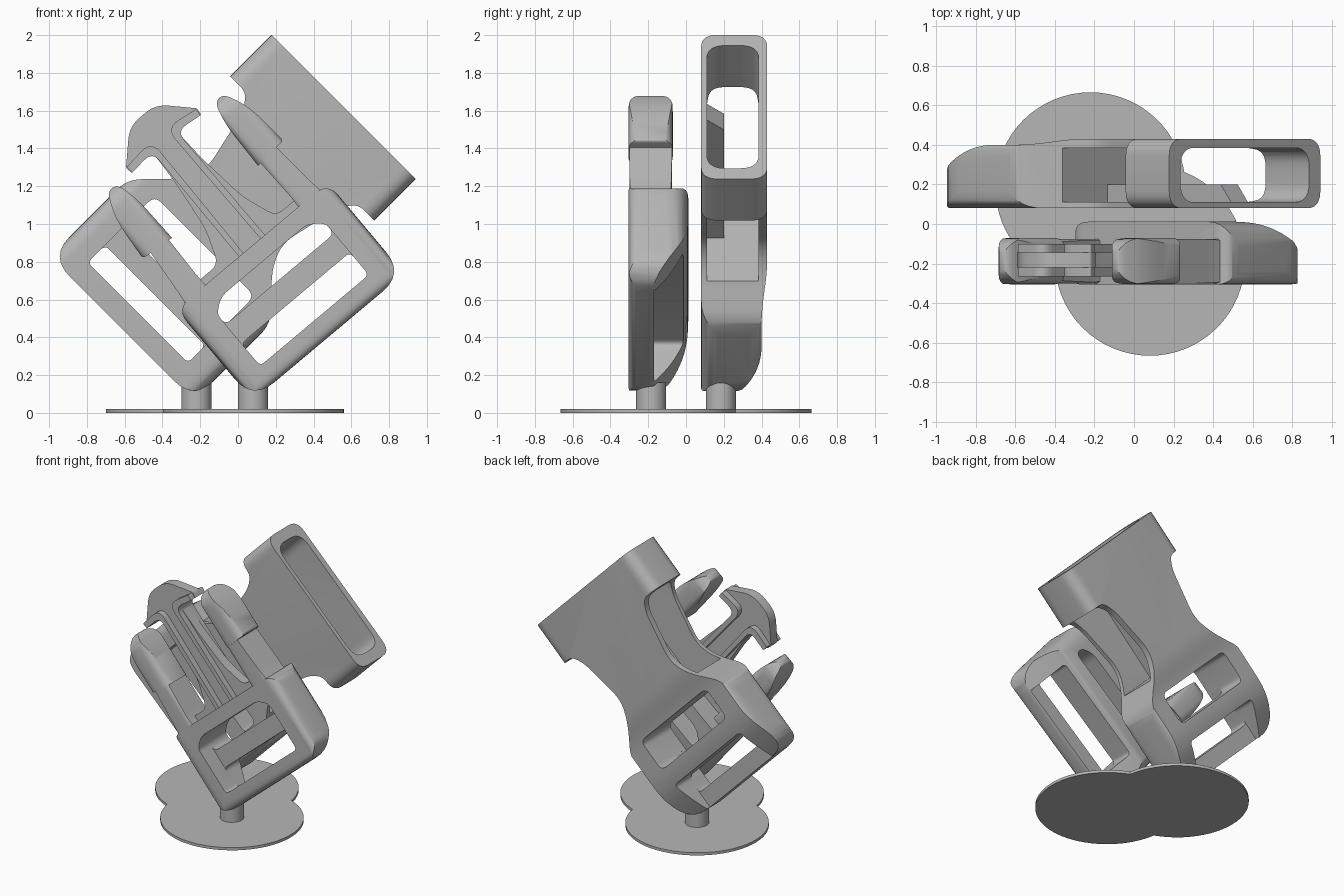
import bpy, bmesh, math
from mathutils import Vector

cube = bpy.data.objects.get("Cube")
if cube:
    bpy.data.objects.remove(cube)

GREY = bpy.data.materials.new("matte_grey")
GREY.use_nodes = True
GREY.diffuse_color = (0.47, 0.47, 0.47, 1)
GREY.node_tree.nodes["Principled BSDF"].inputs["Base Color"].default_value = (0.47, 0.47, 0.47, 1)

# Plane of a drawn outline -> 3D point; w = width, d = depth, l = length
PLANES = {
    "wl": lambda p, q, t: (p, t, q),
    "dl": lambda p, q, t: (t, p, q),
    "wd": lambda p, q, t: (p, q, t),
}


def rounded(points, steps=6):
    """Outline of (x, y, corner size) with its corners rounded."""
    out = []
    for i, (x, y, r) in enumerate(points):
        p = Vector((x, y))
        before = Vector(points[i - 1][:2]) - p
        after = Vector(points[(i + 1) % len(points)][:2]) - p
        if r == 0:
            out.append(p)
            continue
        a = p + before.normalized() * min(r, before.length * 0.49)
        b = p + after.normalized() * min(r, after.length * 0.49)
        for k in range(steps + 1):
            t = k / steps
            out.append(a * (1 - t) ** 2 + p * 2 * t * (1 - t) + b * t * t)
    return out


def symmetric(half, centre):
    right = [(centre + h, l, r) for h, l, r in half]
    return right + [(centre - h, l, r) for h, l, r in reversed(half)]


def rect(x0, x1, y0, y1, r=0.0):
    return [(x0, y0, r), (x1, y0, r), (x1, y1, r), (x0, y1, r)]


def prism(name, plane, points, lo, hi):
    place = PLANES[plane]
    outline = rounded(points)
    bm = bmesh.new()
    low = [bm.verts.new(place(p.x, p.y, lo)) for p in outline]
    high = [bm.verts.new(place(p.x, p.y, hi)) for p in outline]
    bm.faces.new(low)
    bm.faces.new(high)
    for i in range(len(low)):
        bm.faces.new((low[i - 1], low[i], high[i], high[i - 1]))
    bmesh.ops.recalc_face_normals(bm, faces=bm.faces)
    mesh = bpy.data.meshes.new(name)
    bm.to_mesh(mesh)
    bm.free()
    obj = bpy.data.objects.new(name, mesh)
    bpy.context.collection.objects.link(obj)
    return obj


def apply_modifiers(obj):
    bpy.context.view_layer.update()
    graph = bpy.context.evaluated_depsgraph_get()
    mesh = bpy.data.meshes.new_from_object(obj.evaluated_get(graph))
    obj.modifiers.clear()
    obj.data = mesh


def combine(obj, other, operation):
    mod = obj.modifiers.new("combine", "BOOLEAN")
    mod.operation, mod.object, mod.solver = operation, other, "EXACT"
    apply_modifiers(obj)
    bpy.data.objects.remove(other)


def cut(obj, plane, points, lo=-1, hi=1):
    combine(obj, prism("cutter", plane, points, lo, hi), "DIFFERENCE")


def carve(name, outline, profile, section):
    """Solid shaped by its front outline, side profile and cross-section."""
    obj = prism(name, "wl", outline, -1, 1)
    combine(obj, prism("profile", "dl", profile, -3, 3), "INTERSECT")
    combine(obj, prism("section", "wd", section, -1, 3), "INTERSECT")
    return obj


def finish(obj, angle=0.0):
    obj.data.materials.clear()
    obj.data.materials.append(GREY)
    obj.rotation_euler.y = math.radians(angle)
    bpy.ops.object.select_all(action="DESELECT")
    obj.select_set(True)
    bpy.context.view_layer.objects.active = obj
    bpy.ops.object.shade_smooth_by_angle(angle=math.radians(35))


# Socket half: strap frame, waist and collar
SC, SOCKET_TURN = -0.75, 45
socket = carve(
    "socket_body",
    symmetric([(0.54, -0.12, 0.15), (0.54, 0.46, 0.08), (0.34, 0.66, 0.1), (0.28, 0.8, 0.08),
               (0.36, 1.15, 0.06), (0.42, 1.23, 0.04), (0.54, 1.23, 0), (0.54, 1.541, 0)], SC),
    [(0.08, -0.2, 0), (0.2, -0.2, 0), (0.3, -0.05, 0.1), (0.4, 0.15, 0.12), (0.4, 0.5, 0.06),
     (0.43, 0.66, 0.06), (0.43, 1.8, 0), (0.08, 1.8, 0)],
    rect(SC - 0.54, SC + 0.54, 0.08, 0.43, 0.09))
cut(socket, "wd", rect(SC - 0.46, SC + 0.46, 0.11, 0.385, 0.1), 0.62, 1.8)
cut(socket, "wl", rect(SC - 0.375, SC + 0.375, 0, 0.13, 0.03))
cut(socket, "wl", rect(SC - 0.375, SC + 0.375, 0.26, 0.5, 0.05))
# Thin strap bar at the end, recessed bar in the middle
cut(socket, "dl", rect(0.22, 0.6, -0.4, 0.06), SC - 0.375, SC + 0.375)
cut(socket, "dl", rect(0, 0.2, 0.1, 0.3), SC - 0.375, SC + 0.375)
finish(socket, SOCKET_TURN)

guide = prism("socket_guide_rib", "dl",
              [(0.09, 0.6, 0), (0.2, 0.6, 0), (0.2, 1.43, 0), (0.09, 1.52, 0)],
              SC - 0.06, SC + 0.06)
finish(guide, SOCKET_TURN)

# Plug half: strap frame
PC, PLUG_TURN = 0.625, -40
plug = carve(
    "plug_frame",
    symmetric([(0.523, 0, 0.15), (0.523, 0.63, 0.09)], PC),
    [(-0.305, 0, 0.06), (-0.17, 0, 0.03), (-0.08, 0.12, 0.08), (0.012, 0.32, 0.12),
     (0.012, 0.8, 0), (-0.305, 0.8, 0)],
    [(PC - 0.523, -0.305, 0.07), (PC + 0.523, -0.305, 0.07),
     (PC + 0.523, 0.012, 0.13), (PC - 0.523, 0.012, 0.13)])
cut(plug, "wl", rect(PC - 0.375, PC + 0.375, 0.115, 0.27, 0.03))
cut(plug, "wl", symmetric([(0.375, 0.4, 0.04), (0.375, 0.47, 0.03), (0.3, 0.53, 0.05)], PC))
cut(plug, "dl", rect(-0.17, 0.3, -0.2, 0.15), PC - 0.375, PC + 0.375)
cut(plug, "dl", rect(-0.6, -0.18, 0.2, 0.45), PC - 0.375, PC + 0.375)
finish(plug, PLUG_TURN)

# Spring prongs on both sides
for side, sign in (("left", 1), ("right", -1)):
    def across(points):
        return [(PC + sign * h, l, r) for h, l, r in points]

    stem = carve(side + "_prong_stem",
                 across([(0.31, 0.56, 0), (0.48, 0.56, 0), (0.46, 0.66, 0.06), (0.43, 1, 0),
                         (0.315, 1, 0), (0.325, 0.66, 0.06)]),
                 rect(-0.3, -0.075, 0.4, 1.2),
                 across([(0.31, -0.3, 0.04), (0.48, -0.3, 0.04),
                         (0.48, -0.075, 0.04), (0.31, -0.075, 0.04)]))
    finish(stem, PLUG_TURN)
    head = carve(side + "_prong_head",
                 across([(0.297, 0.935, 0), (0.485, 0.95, 0.02), (0.465, 1.2, 0.12),
                         (0.4, 1.345, 0.05), (0.335, 1.335, 0.05), (0.305, 1.2, 0.06)]),
                 [(-0.305, 0.8, 0), (-0.07, 0.8, 0), (-0.07, 1.345, 0.14), (-0.305, 1.345, 0.14)],
                 across([(0.295, -0.305, 0.07), (0.487, -0.305, 0.07),
                         (0.487, -0.07, 0.07), (0.295, -0.07, 0.07)]))
    finish(head, PLUG_TURN)

    # Raised edge of the tongue, flaring out into the barb
    rim = prism(side + "_tongue_rim", "wl",
                across([(0.06, 0.58, 0), (0.09, 0.58, 0), (0.085, 1.35, 0.06), (0.235, 1.335, 0),
                        (0.24, 1.375, 0.01), (0.05, 1.4, 0.08)]), -0.265, -0.1)
    finish(rim, PLUG_TURN)

# Flat centre tongue with gussets and arrow head
tongue = prism("tongue_plate", "wl",
               symmetric([(0.33, 0.58, 0), (0.33, 0.67, 0.02), (0.2, 0.67, 0.05), (0.13, 0.86, 0.06),
                          (0.095, 1.15, 0.05), (0.085, 1.35, 0.05), (0.24, 1.335, 0),
                          (0.245, 1.375, 0.01), (0.09, 1.532, 0.07)], PC), -0.22, -0.145)
finish(tongue, PLUG_TURN)

# Round stands
for name, x, y in (("socket", -0.22, 0.185), ("plug", 0.08, -0.185)):
    for part, radius, z0, z1 in (("stand_disc", 0.48, 0, 0.02), ("stand_post", 0.08, 0.01, 0.16)):
        bpy.ops.mesh.primitive_cylinder_add(vertices=64, radius=radius, depth=z1 - z0,
                                            location=(x, y, (z0 + z1) / 2))
        obj = bpy.context.object
        obj.name = name + "_" + part
        finish(obj)
